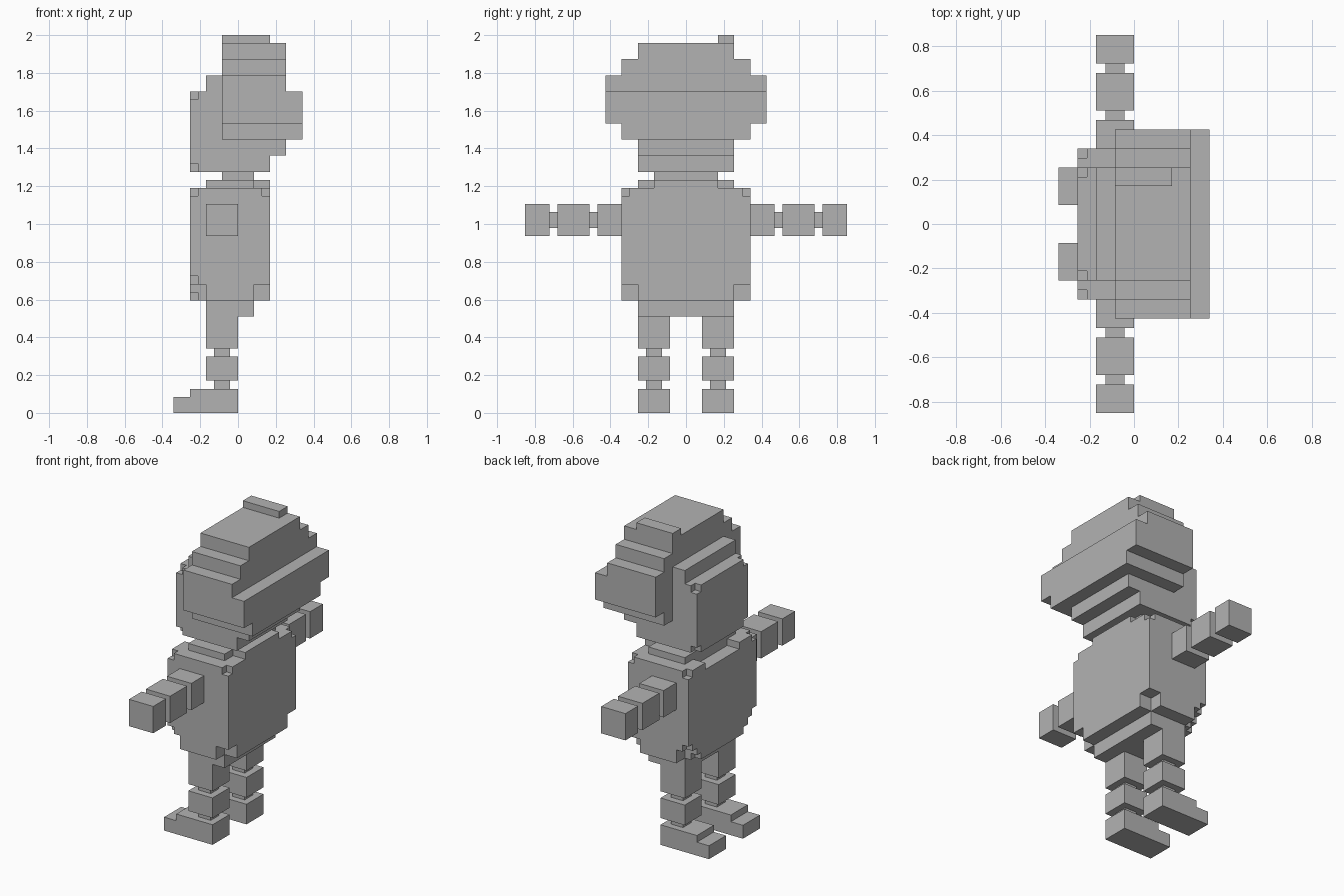
import bpy
import bmesh
from mathutils import Matrix, Vector

default_cube = bpy.data.objects.get("Cube")
if default_cube:
    bpy.data.objects.remove(default_cube, do_unlink=True)

U = 2 / 47  # one block; the figure is 47 blocks tall

grey = bpy.data.materials.new("plain grey")
grey.use_nodes = True
grey.diffuse_color = (0.45, 0.45, 0.45, 1)
grey.node_tree.nodes["Principled BSDF"].inputs["Base Color"].default_value = grey.diffuse_color


def blocks(name, boxes):
    """Object made of boxes, each given as x, y and z ranges in blocks."""
    bm = bmesh.new()
    for ranges in boxes:
        centre = Vector([(a + b) / 2 * U for a, b in ranges])
        size = Vector([(b - a) * U for a, b in ranges])
        bmesh.ops.create_cube(bm, size=1, matrix=Matrix.LocRotScale(centre, None, size))
    mesh = bpy.data.meshes.new(name)
    bm.to_mesh(mesh)
    bm.free()
    mesh.materials.append(grey)
    obj = bpy.data.objects.new(name, mesh)
    bpy.context.collection.objects.link(obj)
    return obj


def carve(obj, ranges):
    """Cut one box out of an object."""
    cutter = blocks("cutter", [ranges])
    cutter.hide_render = True
    mod = obj.modifiers.new("carve", "BOOLEAN")
    mod.operation = "DIFFERENCE"
    mod.solver = "EXACT"
    mod.object = cutter
    bpy.context.view_layer.objects.active = obj
    bpy.ops.object.modifier_apply(modifier=mod.name)
    bpy.data.objects.remove(cutter, do_unlink=True)


def side(s, a, b):
    """Range along y, mirrored for the left side."""
    return tuple(sorted((s * a, s * b)))


# Head with chipped front corners
head = blocks("head", [((-6, 4), (-6, 6), (30, 40))])
for s in (-1, 1):
    for z in ((29, 31), (39, 41)):
        carve(head, ((-7, -5), side(s, 5, 7), z))
blocks("brow", [((-4, -2), (-6, 6), (40, 42))])
blocks("nape", [((4, 6), (-6, 6), (32, 34))])

# Hair in stepped layers: back edge, half width, height range
layers = [(8, 8, 34, 36), (8, 10, 36, 40), (6, 10, 40, 42), (6, 8, 42, 44), (6, 6, 44, 46)]
blocks("hair", [((-2, back), (-w, w), (z0, z1)) for back, w, z0, z1 in layers])
blocks("hair_tuft", [((-2, 4), (4, 6), (46, 47))])

# Neck and collar
blocks("neck", [((-2, 2), (-4, 4), (29, 30))])
blocks("collar", [((-4, 2), (-6, 6), (28, 29)), ((2, 4), (-4, 4), (28, 29))])

# Torso with notched corners and a neckline
torso = blocks("torso", [((-6, 4), (-8, 8), (14, 28))])
for s in (-1, 1):
    outer, tip = side(s, 6, 9), side(s, 7, 9)
    carve(torso, ((2, 5), outer, (13, 16)))
    carve(torso, ((-7, -4), outer, (13, 16)))
    carve(torso, ((-7, -5), tip, (15, 17)))
    carve(torso, ((-7, -5), side(s, 5, 7), (13, 15)))
    carve(torso, ((-7, -5), tip, (27, 29)))
    carve(torso, ((3, 5), tip, (27, 29)))
carve(torso, ((-7, -4), (-4, 4), (27, 29)))
blocks("hips", [((-4, 2), (-6, 6), (12, 14))])

# Jointed limbs
limb_x, joint_x = (-4, 0), (-3, -1)
for s, label in ((-1, "left"), (1, "right")):
    for part, a, b in (("upper_arm", 8, 11), ("forearm", 12, 16), ("hand", 17, 20)):
        blocks(f"{label}_{part}", [(limb_x, side(s, a, b), (22, 26))])
    for part, a in (("elbow", 11), ("wrist", 16)):
        blocks(f"{label}_{part}", [(joint_x, side(s, a, a + 1), (23, 25))])

    leg_y, joint_y = side(s, 2, 6), side(s, 3, 5)
    for part, z in (("thigh", (8, 12)), ("shin", (4, 7))):
        blocks(f"{label}_{part}", [(limb_x, leg_y, z)])
    for part, z in (("knee", 7), ("ankle", 3)):
        blocks(f"{label}_{part}", [(joint_x, joint_y, (z, z + 1))])
    blocks(f"{label}_foot", [((-6, 0), leg_y, (0, 3)), ((-8, -6), leg_y, (0, 2))])
